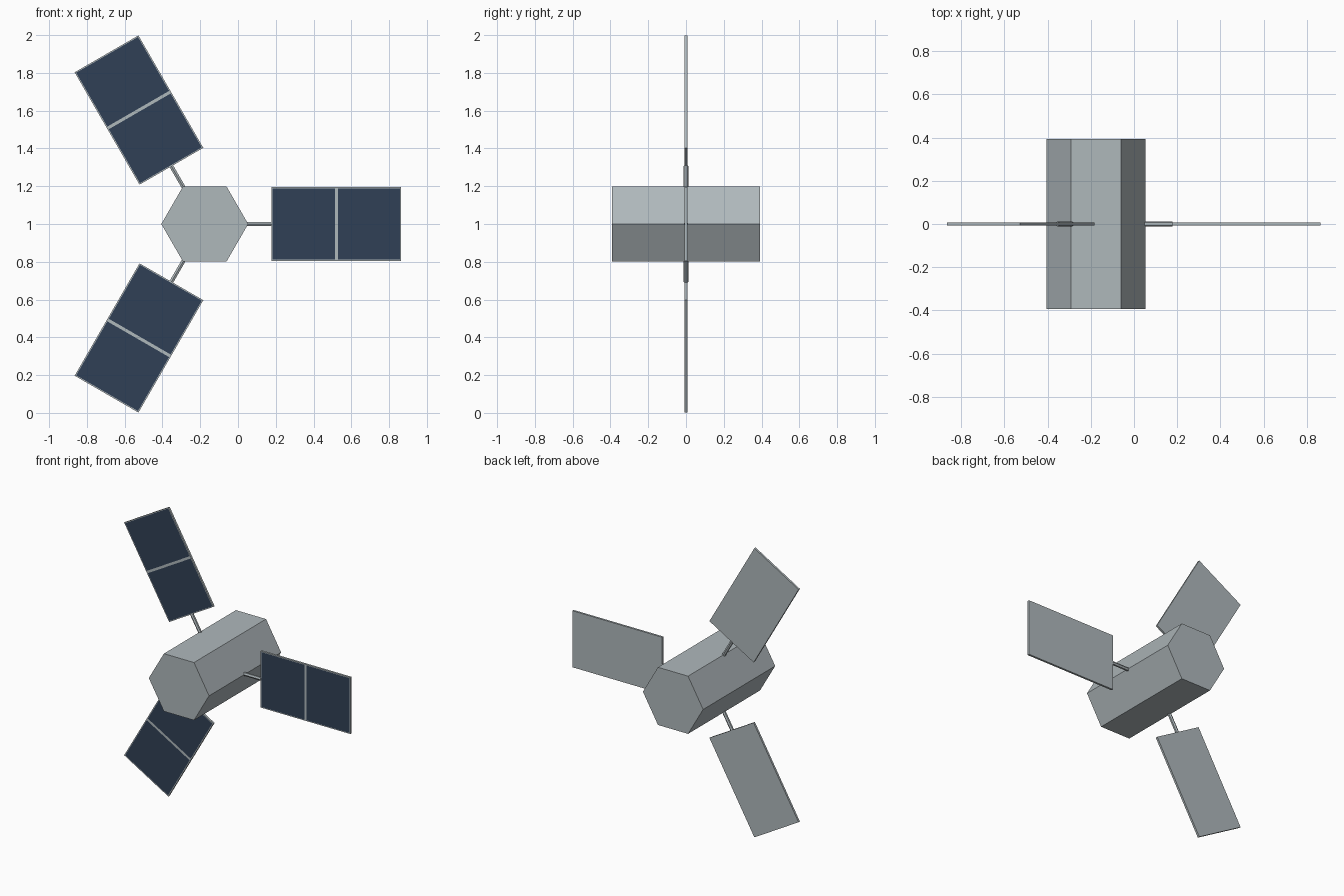
import bpy
import bmesh
from math import cos, sin, pi, radians
from mathutils import Matrix, Vector

if "Cube" in bpy.data.objects:
    bpy.data.objects.remove(bpy.data.objects["Cube"], do_unlink=True)

HUB = Vector((-0.176, 0, 1.0))
INNER, OUTER = 0.353, 1.04          # radial reach of a solar panel
HALF_WIDTH, THICK = 0.195, 0.014
BORDER, RIB = 0.006, 0.008          # frame border and half the middle rib


def make_material(name, rgb):
    mat = bpy.data.materials.new(name)
    mat.use_nodes = True
    mat.diffuse_color = (*rgb, 1)
    mat.node_tree.nodes["Principled BSDF"].inputs["Base Color"].default_value = (*rgb, 1)
    return mat


GREY = make_material("light grey metal", (0.43, 0.48, 0.50))
NAVY = make_material("dark blue cells", (0.030, 0.051, 0.092))


def finish(bm, name, matrix, materials):
    bmesh.ops.recalc_face_normals(bm, faces=bm.faces[:])
    mesh = bpy.data.meshes.new(name)
    bm.to_mesh(mesh)
    bm.free()
    for mat in materials:
        mesh.materials.append(mat)
    obj = bpy.data.objects.new(name, mesh)
    obj.matrix_world = matrix
    bpy.context.collection.objects.link(obj)


def hex_prism(name, radius, start, end, place, matrix):
    """Six-sided prism; place(u, v, t) maps section and length to a point."""
    bm = bmesh.new()
    rings = [[bm.verts.new(place(radius * cos(i * pi / 3), radius * sin(i * pi / 3), t))
              for i in range(6)] for t in (start, end)]
    for ring in rings:
        bm.faces.new(ring)
    for i in range(6):
        j = (i + 1) % 6
        bm.faces.new((rings[0][i], rings[0][j], rings[1][j], rings[1][i]))
    finish(bm, name, matrix, [GREY])


def solar_panel(name, matrix):
    """Thin box cut along the frame lines, with the front cells coloured."""
    middle = (INNER + OUTER) / 2
    bm = bmesh.new()
    bmesh.ops.create_cube(bm, size=1, matrix=Matrix.Translation((middle, 0, 0))
                          @ Matrix.Diagonal((OUTER - INNER, THICK, 2 * HALF_WIDTH, 1)))
    cuts = [(Vector((x, 0, 0)), Vector((1, 0, 0)))
            for x in (INNER + BORDER, middle - RIB, middle + RIB, OUTER - BORDER)]
    cuts += [(Vector((0, 0, s * (HALF_WIDTH - BORDER))), Vector((0, 0, 1))) for s in (-1, 1)]
    for point, normal in cuts:
        bmesh.ops.bisect_plane(bm, geom=bm.verts[:] + bm.edges[:] + bm.faces[:],
                               plane_co=point, plane_no=normal)
    bm.normal_update()
    for face in bm.faces:
        c = face.calc_center_median()
        in_cell = (INNER + BORDER < c.x < OUTER - BORDER and abs(c.x - middle) > RIB
                   and abs(c.z) < HALF_WIDTH - BORDER)
        face.material_index = int(face.normal.y < -0.9 and in_cell)
    finish(bm, name, matrix, [GREY, NAVY])


# Central hexagonal body, lying along y
hex_prism("body", 0.23, -0.393, 0.393, lambda u, v, t: (u, t, v), Matrix.Translation(HUB))

# Three arms, each a thin rod and a solar panel
for label, angle in (("left", 0), ("upper_right", 120), ("lower_right", 240)):
    turn = Matrix.Translation(HUB) @ Matrix.Rotation(radians(-angle), 4, 'Y')
    hex_prism(label + "_rod", 0.012, 0.19, INNER + 0.002, lambda u, v, t: (t, u, v), turn)
    solar_panel(label + "_solar_panel", turn)
